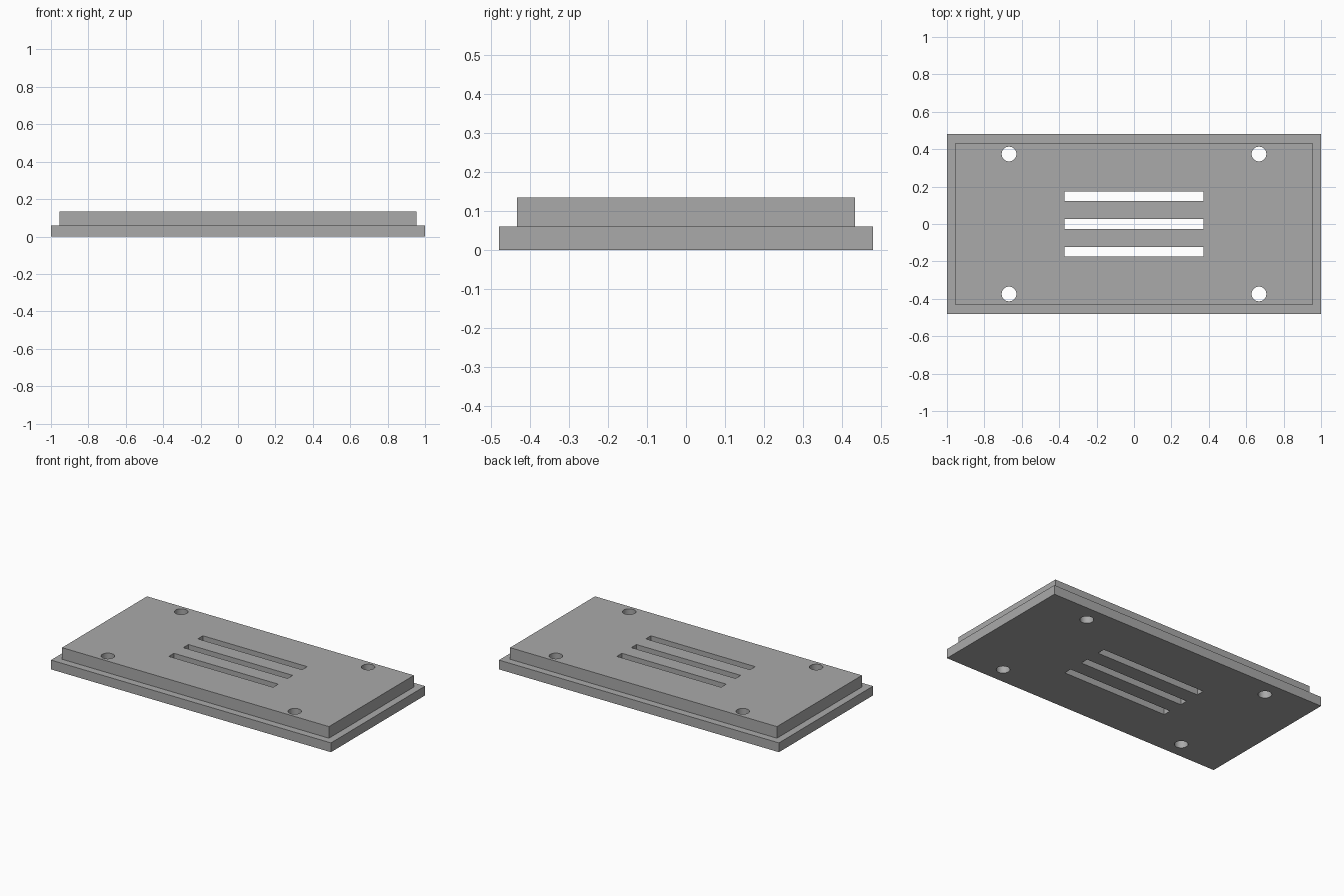
import bpy, bmesh
from mathutils import Matrix, Vector

default = bpy.data.objects.get("Cube")
if default:
    bpy.data.objects.remove(default, do_unlink=True)

# Plain grey for the whole plate
grey = bpy.data.materials.new("plain grey")
grey.use_nodes = True
colour = (0.4, 0.4, 0.4, 1)
grey.diffuse_color = colour
grey.node_tree.nodes["Principled BSDF"].inputs["Base Color"].default_value = colour


def add_box(bm, centre, size):
    matrix = Matrix.Translation(centre) @ Matrix.Diagonal(Vector(size).to_4d())
    bmesh.ops.create_cube(bm, size=1, matrix=matrix)


def make_object(name, bm):
    mesh = bpy.data.meshes.new(name)
    bm.to_mesh(mesh)
    bm.free()
    mesh.materials.append(grey)
    obj = bpy.data.objects.new(name, mesh)
    bpy.context.collection.objects.link(obj)
    return obj


# Stepped plate: flange with a raised, inset platform
base_h, total_h = 0.06, 0.135
bm = bmesh.new()
add_box(bm, (0, 0, base_h / 2), (2, 0.96, base_h))
top = max(bm.faces, key=lambda f: f.calc_center_median().z)
bmesh.ops.inset_region(bm, faces=[top], thickness=0.066)
raised = bmesh.ops.extrude_discrete_faces(bm, faces=[top])["faces"][0]
bmesh.ops.translate(bm, verts=raised.verts, vec=(0, 0, total_h - base_h))
plate = make_object("vented_plate", bm)

# Cutters: three vent slots and four corner screw holes
bm = bmesh.new()
for row in (-1, 0, 1):
    add_box(bm, (0, row * 0.148, 0.07), (0.745, 0.052, 0.4))
for x in (-0.668, 0.668):
    for y in (-0.374, 0.374):
        bmesh.ops.create_cone(bm, cap_ends=True, segments=48, radius1=0.0395,
                              radius2=0.0395, depth=0.4,
                              matrix=Matrix.Translation((x, y, 0.07)))
cutter = make_object("slot_and_hole_cutter", bm)
cutter.hide_render = True

# Cut the openings, then discard the cutter
cut = plate.modifiers.new("openings", "BOOLEAN")
cut.operation = "DIFFERENCE"
cut.solver = "EXACT"
cut.object = cutter
bpy.context.view_layer.objects.active = plate
plate.select_set(True)
bpy.ops.object.modifier_apply(modifier=cut.name)
bpy.data.objects.remove(cutter, do_unlink=True)

# Smooth the hole walls while keeping all edges sharp
bpy.ops.object.shade_smooth_by_angle(angle=0.5)
